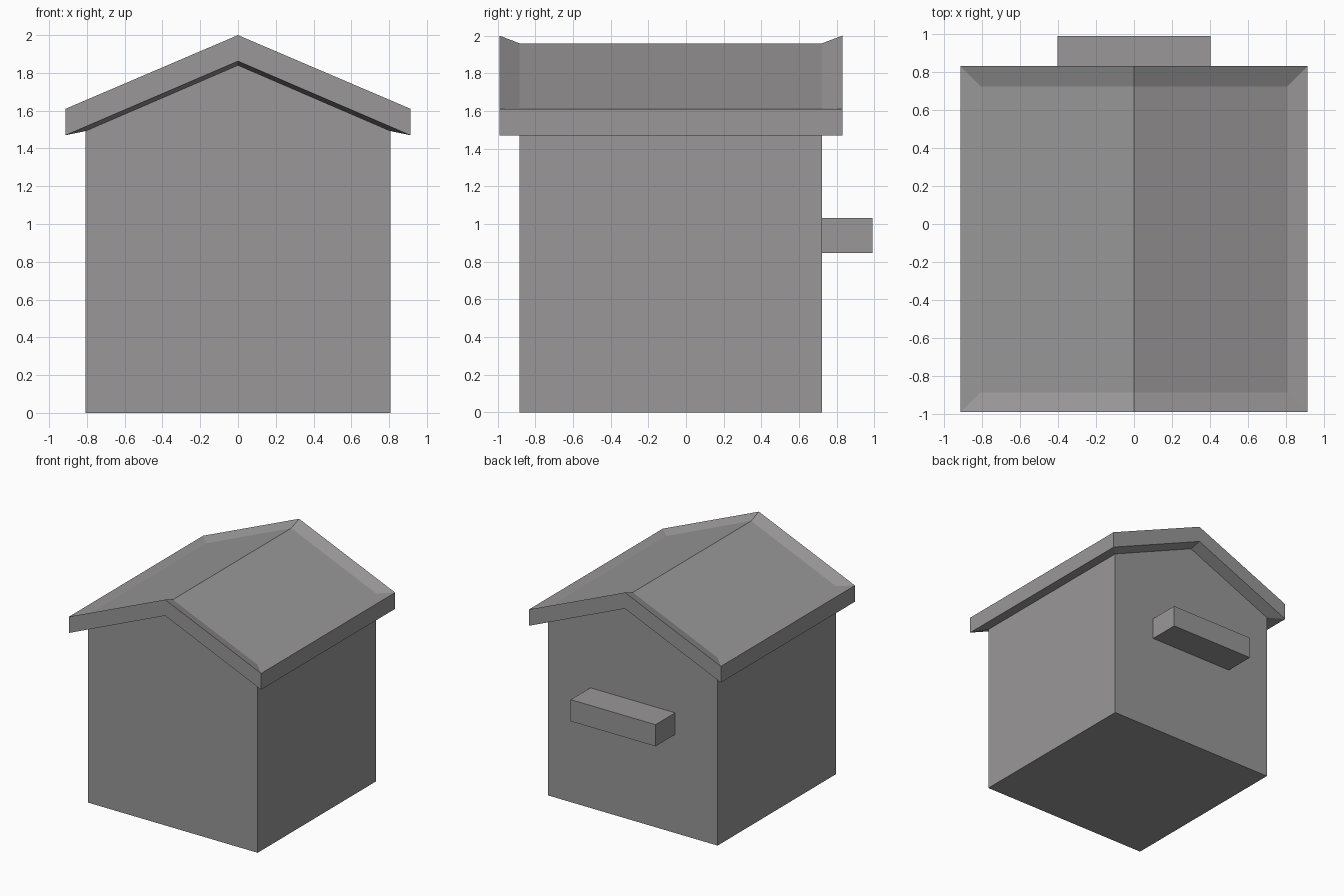
import bpy

if "Cube" in bpy.data.objects:
    bpy.data.objects.remove(bpy.data.objects["Cube"])

grey = bpy.data.materials.new("warm grey")
grey.diffuse_color = (0.32, 0.31, 0.31, 1)
grey.use_nodes = True
grey.node_tree.nodes["Principled BSDF"].inputs["Base Color"].default_value = grey.diffuse_color


def make(name, verts, faces):
    mesh = bpy.data.meshes.new(name)
    mesh.from_pydata(verts, [], faces)
    mesh.materials.append(grey)
    obj = bpy.data.objects.new(name, mesh)
    bpy.context.collection.objects.link(obj)
    return obj


def prism(name, profile, y0, y1):
    """Extrude an x-z profile (counter-clockwise seen from -y) along y."""
    n = len(profile)
    verts = [(x, y, z) for y in (y0, y1) for x, z in profile]
    faces = [tuple(range(n)), tuple(reversed(range(n, 2 * n)))]
    faces += [(i, i + n, (i + 1) % n + n, (i + 1) % n) for i in range(n)]
    return make(name, verts, faces)


# Wall and roof limits
WX, WY0, WY1 = 0.807, -0.885, 0.723
RX, RY0, RY1 = 0.913, -0.99, 0.83

# Gabled house body
prism("house_body", [(-WX, 0), (WX, 0), (WX, 1.492), (0, 1.84), (-WX, 1.492)], WY0, WY1)

# Block on the back wall
prism("back_block", [(-0.403, 0.847), (0.403, 0.847), (0.403, 1.033), (-0.403, 1.033)], WY1, 0.99)


# Roof: four six-point loops, each running left-ridge-right at front then back
def loop(x, y0, y1, eave, ridge):
    return [(sx * x, y, ridge if sx == 0 else eave) for y in (y0, y1) for sx in (-1, 0, 1)]


verts = (loop(WX, WY0, WY1, 1.615, 1.96)      # sunken top
         + loop(RX, RY0, RY1, 1.61, 2.0)      # raised rim
         + loop(RX, RY0, RY1, 1.47, 1.862)    # lower rim
         + loop(WX, WY0, WY1, 1.492, 1.84))   # underside at the walls
ring = [0, 1, 2, 5, 4, 3]
faces = [(0, 1, 4, 3), (1, 2, 5, 4)]
for k in range(3):
    for a, b in zip(ring, ring[1:] + ring[:1]):
        faces.append((a + 6 * k, a + 6 * k + 6, b + 6 * k + 6, b + 6 * k))
make("roof", verts, faces)
